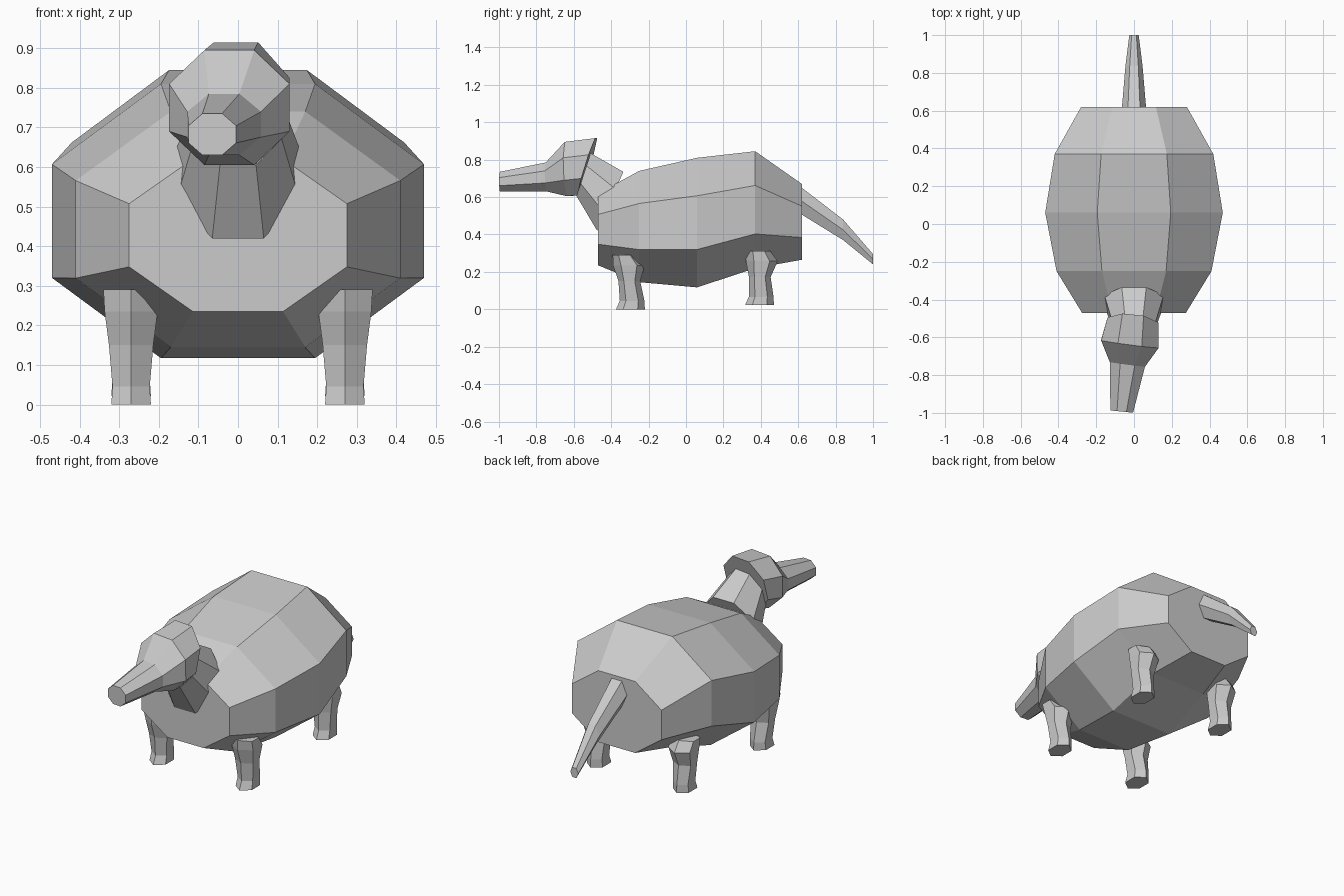
import bpy, bmesh, math

if "Cube" in bpy.data.objects:
    bpy.data.objects.remove(bpy.data.objects["Cube"])

grey = bpy.data.materials.new("clay grey")
grey.use_nodes = True
grey.diffuse_color = (0.6, 0.6, 0.6, 1)
grey.node_tree.nodes["Principled BSDF"].inputs["Base Color"].default_value = (0.6, 0.6, 0.6, 1)


def loft(name, rings):
    """Skin a row of equal rings and close both ends with flat caps."""
    bm = bmesh.new()
    rows = [[bm.verts.new(p) for p in ring] for ring in rings]
    n = len(rows[0])
    for a, b in zip(rows, rows[1:]):
        for i in range(n):
            j = (i + 1) % n
            bm.faces.new((a[i], a[j], b[j], b[i]))
    bm.faces.new(rows[0])
    bm.faces.new(rows[-1])
    bmesh.ops.recalc_face_normals(bm, faces=bm.faces)
    mesh = bpy.data.meshes.new(name)
    bm.to_mesh(mesh)
    bm.free()
    mesh.materials.append(grey)
    obj = bpy.data.objects.new(name, mesh)
    bpy.context.collection.objects.link(obj)
    return obj


def section(top, bottom, half, x=0, yaw=0, n=8):
    """Flat-topped polygon spanning the (y, z) points top and bottom."""
    scale = math.cos(math.pi / n)
    pts = []
    for i in range(n):
        a = math.pi / 2 + (i + 0.5) * math.tau / n
        u = math.cos(a) / (scale if n % 4 == 0 else 1)
        v = math.sin(a) / scale
        y = (top[0] + bottom[0]) / 2 + v * (top[0] - bottom[0]) / 2
        z = (top[1] + bottom[1]) / 2 + v * (top[1] - bottom[1]) / 2
        pts.append((x + u * half, y - yaw * u * half, z))
    return pts


# Barrel body: y, top, bottom, half width
body = [(-0.47, 0.62, 0.235, 0.275), (-0.25, 0.74, 0.145, 0.41),
        (0.06, 0.81, 0.117, 0.47), (0.37, 0.845, 0.22, 0.42),
        (0.62, 0.67, 0.265, 0.28)]
loft("body", [section((y, t), (y, b), w) for y, t, b, w in body])

# Drooping tail, six-sided
tail = [(0.58, 0.68, 0.53, 0.067), (0.84, 0.48, 0.37, 0.045), (1.0, 0.295, 0.24, 0.025)]
loft("tail", [section((y, t), (y, b), w, n=6) for y, t, b, w in tail])

# Neck rising out of the shoulders into the head
loft("neck", [section((-0.335, 0.735), (-0.475, 0.42), 0.157),
              section((-0.51, 0.835), (-0.585, 0.605), 0.11)])

# Head and long snout, turned slightly to one side
loft("head", [section((-0.48, 0.915), (-0.575, 0.61), 0.135, -0.005, 0.1),
              section((-0.64, 0.895), (-0.63, 0.605), 0.152, -0.022, 0.13),
              section((-0.745, 0.785), (-0.74, 0.63), 0.093, -0.035, 0.13),
              section((-0.993, 0.735), (-0.993, 0.63), 0.06, -0.065, 0.1)])

# Legs: z, y centre, half depth, half width, from hip to foot
leg = [(0.29, -0.33, 0.062, 0.07), (0.235, -0.305, 0.085, 0.067),
       (0.15, -0.303, 0.058, 0.056), (0.045, -0.288, 0.066, 0.047),
       (0, -0.297, 0.077, 0.05)]


def make_leg(name, side, back):
    rings = []
    for z, y, depth, width in leg:
        if back:
            # hind legs lean back at the hip
            y += 0.69 + 0.15 * max(0, z - 0.1)
            z += 0.022
        rings.append([(side * 0.27 + width * math.sin(k * math.tau / 6) / 0.866,
                       y + depth * math.cos(k * math.tau / 6), z) for k in range(6)])
    loft(name, rings)


for side, label in ((1, "left"), (-1, "right")):
    make_leg("front_leg_" + label, side, False)
    make_leg("back_leg_" + label, side, True)
